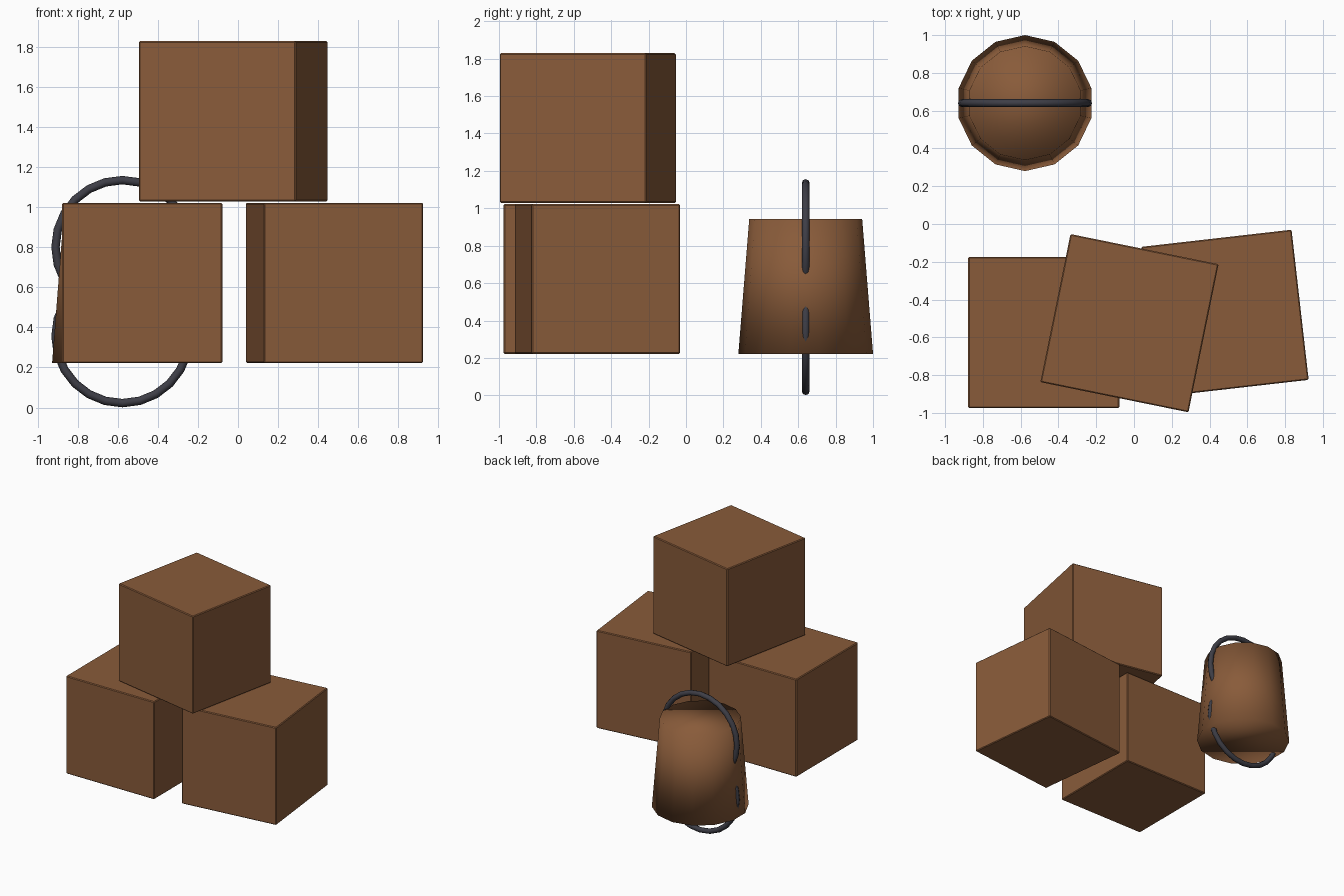
import bpy, bmesh, math
from mathutils import Matrix

if "Cube" in bpy.data.objects:
    bpy.data.objects.remove(bpy.data.objects["Cube"])


def material(name, rgb):
    m = bpy.data.materials.new(name)
    m.diffuse_color = (*rgb, 1.0)
    m.use_nodes = True
    m.node_tree.nodes["Principled BSDF"].inputs["Base Color"].default_value = m.diffuse_color
    return m


brown = material("brown wood", (0.25, 0.105, 0.042))
iron = material("dark iron", (0.048, 0.048, 0.062))


def add_object(name, bm, mat, smooth):
    bmesh.ops.recalc_face_normals(bm, faces=bm.faces)
    for f in bm.faces:
        f.smooth = smooth
    me = bpy.data.meshes.new(name)
    bm.to_mesh(me)
    bm.free()
    me.materials.append(mat)
    ob = bpy.data.objects.new(name, me)
    bpy.context.collection.objects.link(ob)
    return ob


# Crates: equal cubes with a tiny edge bevel
SIDE = 0.80


def crate(name, x, y, base, turn):
    bm = bmesh.new()
    bmesh.ops.create_cube(bm, size=SIDE)
    bmesh.ops.bevel(bm, geom=bm.edges[:], offset=0.006, segments=1,
                    affect='EDGES', profile=0.5)
    ob = add_object(name, bm, brown, False)
    ob.location = (x, y, base + SIDE / 2)
    ob.rotation_euler.z = math.radians(turn)


crate("left_crate", -0.478, -0.575, 0.222, 0)
crate("right_crate", 0.482, -0.473, 0.222, 6.5)
crate("top_crate", -0.024, -0.525, 1.029, -11.5)

# Barrel: tapered 14-sided body with a corner facing the back
BX, BY = -0.577, 0.64
bm = bmesh.new()
rings = []
for z, r in ((0.222, 0.36), (0.942, 0.302)):
    rings.append([bm.verts.new((r * math.sin(i * math.tau / 14),
                                r * math.cos(i * math.tau / 14), z))
                  for i in range(14)])
low, high = rings
for i in range(14):
    j = (i + 1) % 14
    bm.faces.new((low[i], low[j], high[j], high[i]))
bm.faces.new(low)
bm.faces.new(high)
add_object("barrel_body", bm, brown, True).location = (BX, BY, 0)


# Handles: upright rings sunk through the barrel
def handle(name, z, major=0.334, minor=0.021, segs=24, sides=8):
    bm = bmesh.new()
    loops = []
    for i in range(segs):
        a = i * math.tau / segs
        loops.append([bm.verts.new((
            (major + minor * math.cos(b)) * math.cos(a),
            minor * math.sin(b),
            (major + minor * math.cos(b)) * math.sin(a)))
            for b in (k * math.tau / sides for k in range(sides))])
    for i in range(segs):
        p, q = loops[i], loops[(i + 1) % segs]
        for k in range(sides):
            n = (k + 1) % sides
            bm.faces.new((p[k], q[k], q[n], p[n]))
    add_object(name, bm, iron, True).location = (BX, BY, z)


handle("upper_handle", 0.801)
handle("lower_handle", 0.356)
